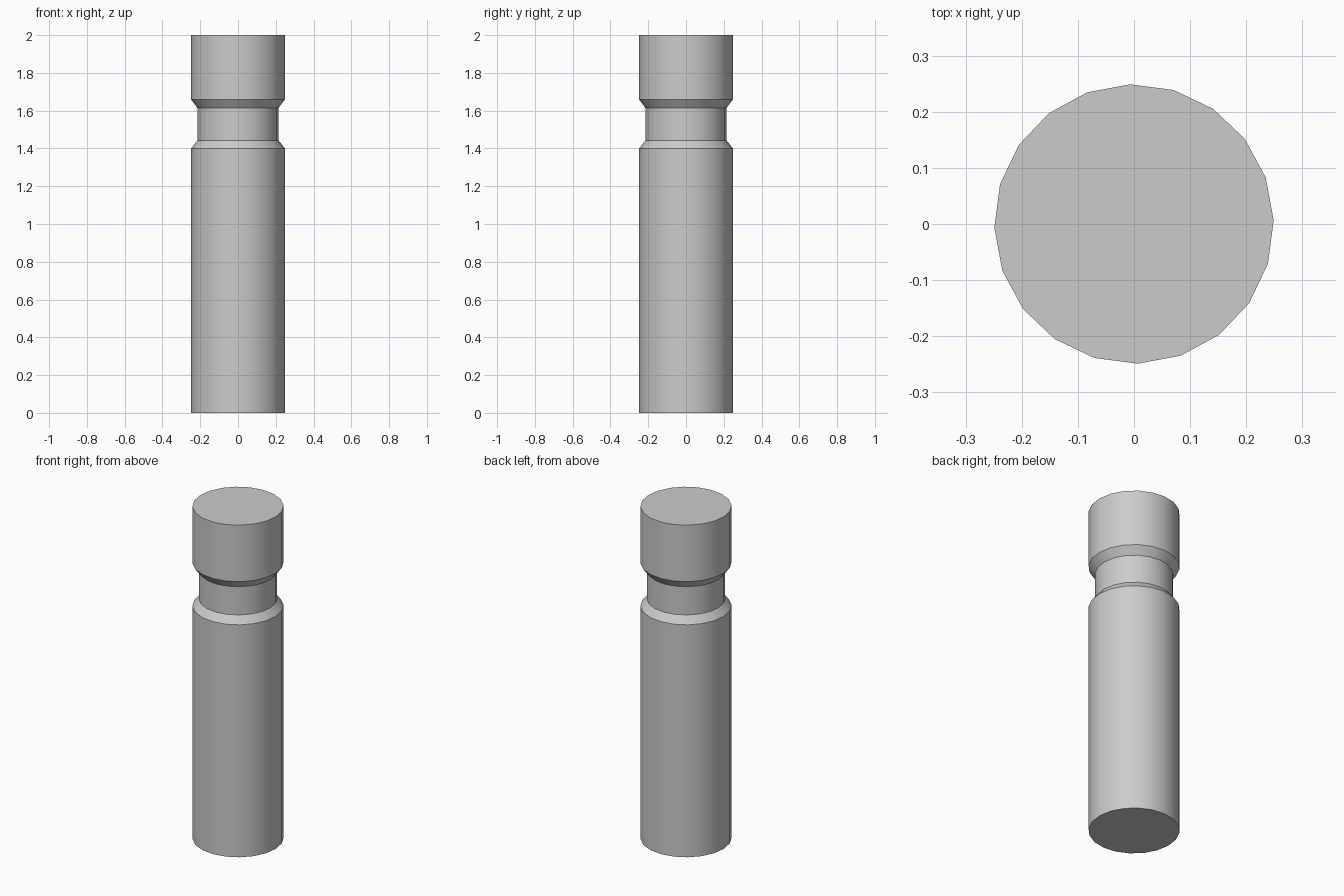
import bpy, bmesh
from math import cos, sin, pi, radians

if "Cube" in bpy.data.objects:
    bpy.data.objects.remove(bpy.data.objects["Cube"])

SIDES = 20
TURN = radians(1.5)

# Half-profile (radius, height): shaft, chamfered groove, head
profile = [(0.249, 0.0), (0.249, 1.40), (0.214, 1.443), (0.214, 1.613),
           (0.249, 1.66), (0.249, 2.0)]

bm = bmesh.new()
rings = [[bm.verts.new((r * cos(TURN + 2 * pi * i / SIDES),
                        r * sin(TURN + 2 * pi * i / SIDES), z))
          for i in range(SIDES)] for r, z in profile]

# Side walls
for low, high in zip(rings, rings[1:]):
    for i in range(SIDES):
        j = (i + 1) % SIDES
        bm.faces.new((low[i], low[j], high[j], high[i]))

# End caps
bm.faces.new(rings[0][::-1])
bm.faces.new(rings[-1])

mesh = bpy.data.meshes.new("grooved_post")
bm.to_mesh(mesh)
bm.free()
post = bpy.data.objects.new("grooved_post", mesh)
bpy.context.collection.objects.link(post)

# Smooth round walls, crisp groove and cap edges
bpy.context.view_layer.objects.active = post
post.select_set(True)
bpy.ops.object.shade_smooth_by_angle(angle=radians(30))
